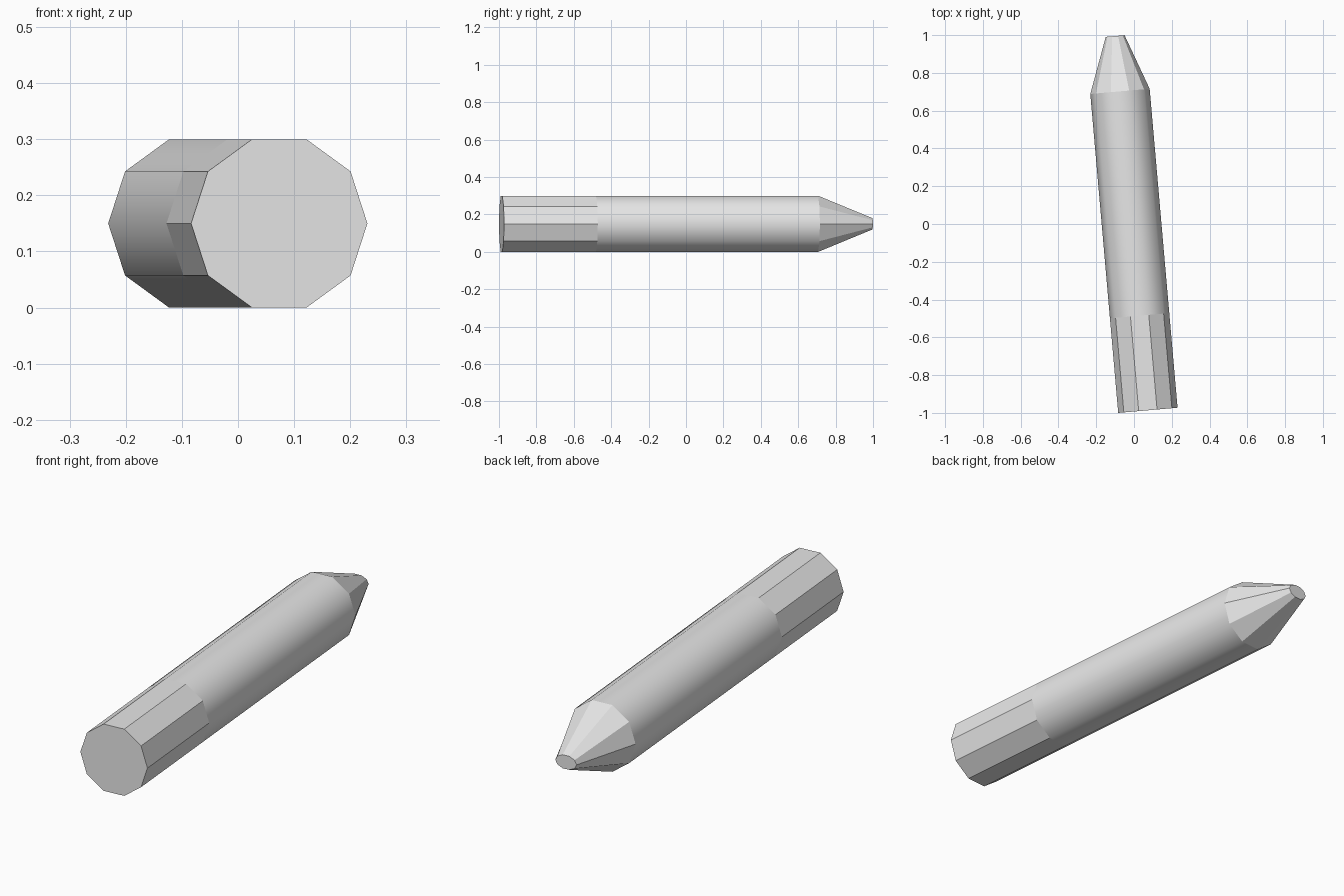
import bpy, bmesh, math
from mathutils import Matrix

if "Cube" in bpy.data.objects:
    bpy.data.objects.remove(bpy.data.objects["Cube"])

SIDES = 10
R = 0.15 / math.sin(math.radians(72))   # ten-sided section, 0.30 tall
TILT = math.radians(5)

grey = bpy.data.materials.new("light grey")
grey.diffuse_color = (0.8, 0.8, 0.8, 1)
grey.use_nodes = True
grey.node_tree.nodes["Principled BSDF"].inputs["Base Color"].default_value = grey.diffuse_color

# local +y runs along the body; local origin is the middle of the front end
place = Matrix.Translation((0.0735, -0.9863, 0.15)) @ Matrix.Rotation(TILT, 4, 'Z')


def section(name, y0, r0, y1, r1, smooth=False, cap0=False, cap1=False):
    """Loft between two ten-sided rings; r0 and r1 are (width, height) radii."""
    bm = bmesh.new()
    rings = []
    for y, (rx, rz) in ((y0, r0), (y1, r1)):
        rings.append([bm.verts.new((rx * math.cos(a), y, rz * math.sin(a)))
                      for a in (2 * math.pi * i / SIDES for i in range(SIDES))])
    a, b = rings
    for i in range(SIDES):
        j = (i + 1) % SIDES
        f = bm.faces.new((a[i], b[i], b[j], a[j]))
        f.smooth = smooth
    if cap0:
        bm.faces.new(a)
    if cap1:
        bm.faces.new(list(reversed(b)))
    bm.transform(place)
    bm.normal_update()
    me = bpy.data.meshes.new(name)
    bm.to_mesh(me)
    bm.free()
    me.materials.append(grey)
    ob = bpy.data.objects.new(name, me)
    bpy.context.collection.objects.link(ob)
    return ob


full = (R, R)
# faceted rear grip with flat end
section("grip", 0, full, 0.503, full, cap0=True)
# smooth-shaded barrel
section("barrel", 0.503, full, 1.695, full, smooth=True)
# faceted taper to a small oval end
section("tip", 1.695, full, 1.989, (0.05, 0.032), cap1=True)
